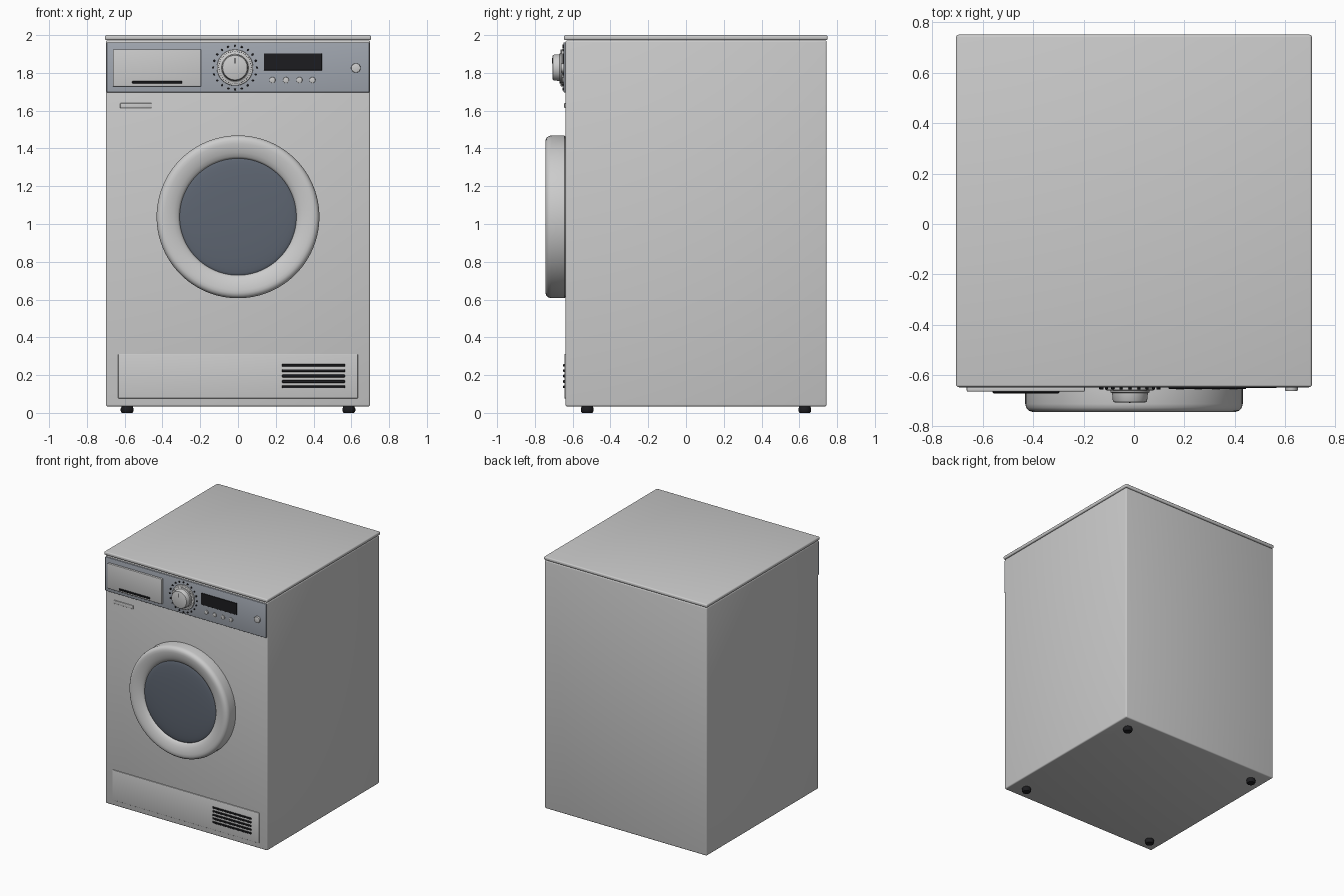
import bpy, bmesh, math
from mathutils import Matrix, Vector

if "Cube" in bpy.data.objects:
    bpy.data.objects.remove(bpy.data.objects["Cube"])

FRONT = -0.638   # cabinet front plane
PANEL = -0.648   # control panel face


def material(name, rgb):
    m = bpy.data.materials.new(name)
    m.diffuse_color = (*rgb, 1)
    m.use_nodes = True
    m.node_tree.nodes["Principled BSDF"].inputs["Base Color"].default_value = m.diffuse_color
    return m


panel_mat = material("panel_grey", (0.36, 0.39, 0.44))
glass_mat = material("door_glass_blue", (0.11, 0.13, 0.165))
black_mat = material("black", (0.012, 0.012, 0.014))


def finish(bm, name, mat=None):
    bmesh.ops.recalc_face_normals(bm, faces=bm.faces)
    me = bpy.data.meshes.new(name)
    bm.to_mesh(me)
    bm.free()
    ob = bpy.data.objects.new(name, me)
    bpy.context.collection.objects.link(ob)
    if mat:
        me.materials.append(mat)
    bpy.ops.object.select_all(action='DESELECT')
    ob.select_set(True)
    bpy.context.view_layer.objects.active = ob
    bpy.ops.object.shade_smooth_by_angle(angle=math.radians(35))
    return ob


def box(name, x, y, z, bevel=0.0, mat=None, segments=3):
    """Box from (min, max) ranges with rounded edges."""
    bm = bmesh.new()
    bmesh.ops.create_cube(bm, size=1)
    for v in bm.verts:
        v.co = Vector([(r[0] + r[1]) / 2 + c * (r[1] - r[0]) for r, c in zip((x, y, z), v.co)])
    if bevel:
        bmesh.ops.bevel(bm, geom=bm.edges[:], offset=bevel, segments=segments,
                        profile=0.5, affect='EDGES')
    return finish(bm, name, mat)


def lathe(name, profile, loc, steps=32, mat=None, upright=False):
    """Spin a (radius, height) profile; height points to the front unless upright."""
    bm = bmesh.new()
    rings = [[bm.verts.new((r * math.cos(a), r * math.sin(a), h)) for r, h in profile]
             for a in (math.tau * i / steps for i in range(steps))]
    for i in range(steps):
        a, b = rings[i], rings[(i + 1) % steps]
        for j in range(len(profile) - 1):
            bm.faces.new((a[j], b[j], b[j + 1], a[j + 1]))
    bmesh.ops.remove_doubles(bm, verts=bm.verts[:], dist=1e-5)
    turn = Matrix() if upright else Matrix.Rotation(math.pi / 2, 4, 'X')
    bm.transform(Matrix.Translation(loc) @ turn)
    return finish(bm, name, mat)


def disc(r, h, c):
    """Profile of a closed cylinder with a chamfered front edge."""
    return [(0, 0), (r, 0), (r, h - c), (r - c * 0.3, h - c * 0.3), (r - c, h), (0, h)]


# Cabinet and lid
box("cabinet", (-0.70, 0.70), (FRONT, 0.745), (0.034, 1.972), 0.01)
box("lid", (-0.705, 0.705), (-0.646, 0.75), (1.973, 2.0), 0.009)

# Feet
for sx in (-1, 1):
    for y in (-0.523, 0.629):
        lathe("foot", [(0, 0), (0.028, 0), (0.034, 0.01), (0.034, 0.022), (0.028, 0.038), (0, 0.038)],
              (sx * 0.587, y, 0), 24, black_mat, True)

# Control panel
box("control_panel", (-0.695, 0.695), (PANEL, FRONT + 0.01), (1.697, 1.962), 0.004, panel_mat)
box("detergent_drawer", (-0.663, -0.195), (-0.664, PANEL + 0.005), (1.728, 1.925), 0.005)
box("drawer_grip", (-0.56, -0.296), (-0.671, -0.66), (1.743, 1.757), 0.003, black_mat, 1)
box("display", (0.137, 0.444), (-0.653, PANEL + 0.004), (1.813, 1.903), 0.001, black_mat, 1)

# Programme dial with ring, grip and pointer
DX, DZ = -0.016, 1.828
lathe("dial_ring", disc(0.096, 0.011, 0.004), (DX, PANEL, DZ), 64)
lathe("dial_knob", [(0, 0), (0.078, 0), (0.078, 0.018), (0.071, 0.022), (0.068, 0.052),
                    (0.065, 0.057), (0.06, 0.059), (0, 0.059)], (DX, PANEL, DZ), 64)
box("dial_pointer", (DX - 0.003, DX + 0.003), (-0.709, -0.70), (DZ + 0.022, DZ + 0.05), 0, black_mat)
for i in range(20):
    a = math.tau * i / 20
    lathe("dial_mark", disc(0.006, 0.007, 0.001),
          (DX + 0.116 * math.cos(a), PANEL, DZ + 0.116 * math.sin(a)), 12, black_mat)
for i in range(48):
    a = math.tau * i / 48
    lathe("dial_ring_tick", disc(0.0022, 0.012, 0.0005),
          (DX + 0.086 * math.cos(a), PANEL, DZ + 0.086 * math.sin(a)), 6, black_mat)

# Push buttons
for x in (0.182, 0.254, 0.325, 0.394):
    lathe("option_button", disc(0.016, 0.008, 0.003), (x, PANEL, 1.762), 24)
lathe("power_button", disc(0.025, 0.014, 0.004), (0.624, PANEL, 1.826), 32)

# Blank plate under the drawer
box("name_plate", (-0.624, -0.457), (-0.645, FRONT + 0.005), (1.614, 1.64), 0.003)

# Door rim (closed ring) and glass
rim = [(0.309, 0), (0.425, 0), (0.431, 0.006), (0.431, 0.075), (0.427, 0.09), (0.418, 0.101),
       (0.404, 0.106), (0.388, 0.106), (0.365, 0.103), (0.34, 0.096), (0.32, 0.087),
       (0.311, 0.079), (0.309, 0.072), (0.309, 0)]
lathe("door_rim", rim, (0, FRONT, 1.038), 96)
dome = [(0.312 * math.cos(t), 0.07 + 0.022 * math.sin(t)) for t in
        (math.pi / 2 * k / 10 for k in range(10))]
lathe("door_glass", [(0, 0.01), (0.312, 0.01)] + dome + [(0, 0.092)], (0, FRONT, 1.038), 96, glass_mat)

# Service flap with vent slots
box("service_flap", (-0.634, 0.634), (-0.644, FRONT + 0.01), (0.077, 0.313), 0.003)
for i in range(5):
    z = 0.138 + i * 0.0285
    box("vent_slot", (0.233, 0.566), (-0.65, -0.64), (z - 0.007, z + 0.007), 0.002, black_mat, 1)
